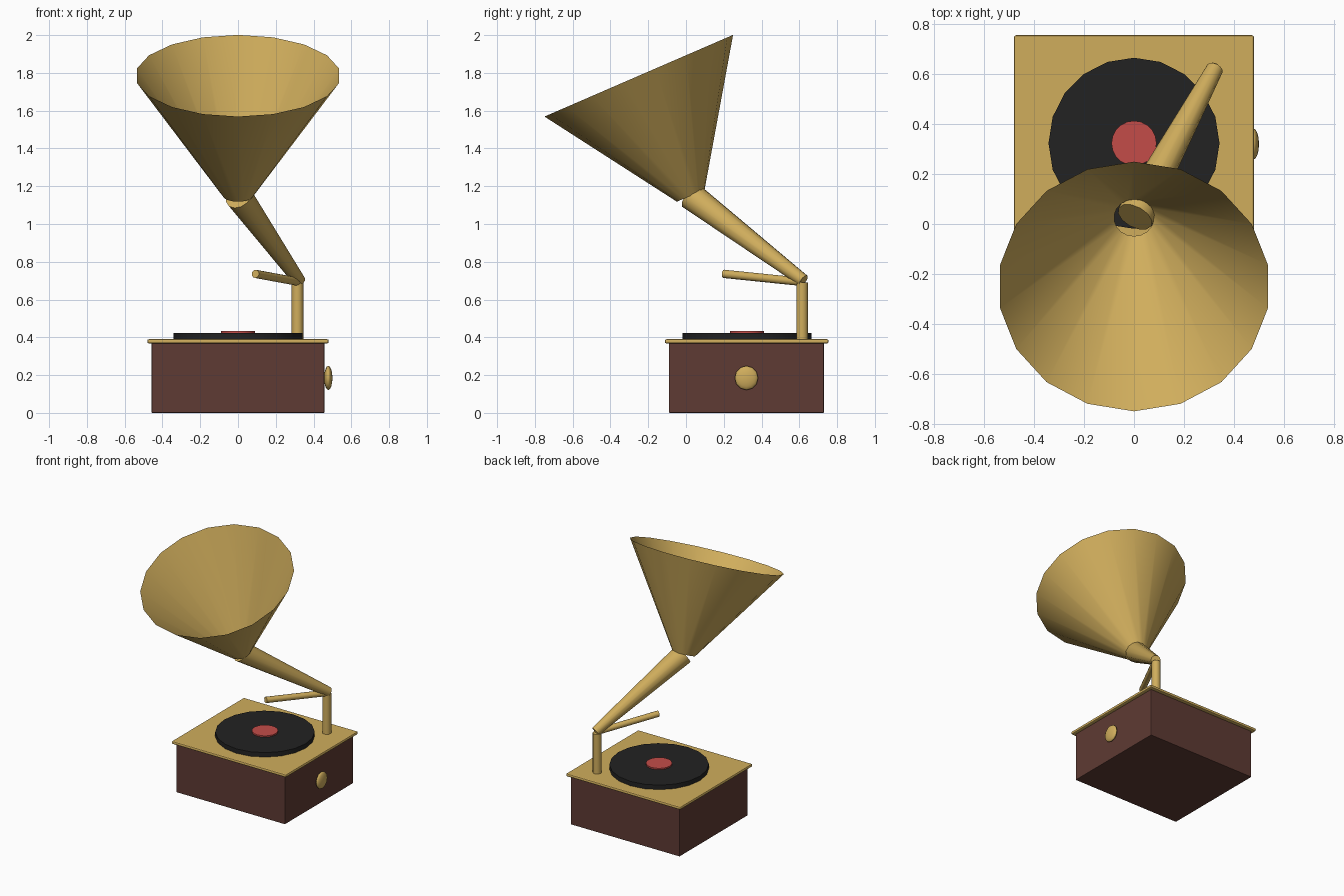
import bpy, math
from mathutils import Vector

if "Cube" in bpy.data.objects:
    bpy.data.objects.remove(bpy.data.objects["Cube"])


def material(name, rgb):
    m = bpy.data.materials.new(name)
    m.diffuse_color = (*rgb, 1)
    m.use_nodes = True
    m.node_tree.nodes["Principled BSDF"].inputs["Base Color"].default_value = m.diffuse_color
    return m


brass = material("brass", (0.63, 0.42, 0.108))
wood = material("dark wood", (0.112, 0.043, 0.033))
black = material("black", (0.016, 0.016, 0.016))
red = material("red", (0.55, 0.073, 0.066))


def finish(name, mat, smooth=None):
    ob = bpy.context.object
    ob.name = name
    ob.data.materials.append(mat)
    if smooth:
        bpy.ops.object.shade_smooth_by_angle(angle=math.radians(smooth))
    return ob


def box(name, mat, lo, hi, bevel):
    lo, hi = Vector(lo), Vector(hi)
    bpy.ops.mesh.primitive_cube_add(size=1, location=(lo + hi) / 2)
    ob = bpy.context.object
    ob.scale = hi - lo
    bpy.ops.object.transform_apply(location=False, rotation=False)
    mod = ob.modifiers.new("edge", 'BEVEL')
    mod.width, mod.segments = bevel, 2
    return finish(name, mat)


def tube(name, mat, a, b, r1, r2, sides, cap='NGON', smooth=40):
    """Round bar or cone from point a to point b."""
    a, b = Vector(a), Vector(b)
    bpy.ops.mesh.primitive_cone_add(vertices=sides, radius1=r1, radius2=r2,
                                    depth=(b - a).length, end_fill_type=cap,
                                    location=(a + b) / 2)
    ob = bpy.context.object
    ob.rotation_mode = 'QUATERNION'
    ob.rotation_quaternion = Vector((0, 0, 1)).rotation_difference(b - a)
    return finish(name, mat, smooth)


# Case and lid
box("case", wood, (-0.457, -0.09, 0), (0.457, 0.73, 0.37), 0.004)
box("lid", brass, (-0.48, -0.112, 0.368), (0.48, 0.755, 0.39), 0.008)

# Record and its label
tube("record", black, (0, 0.323, 0.39), (0, 0.323, 0.424), 0.342, 0.342, 20)
tube("record_label", red, (0, 0.323, 0.42), (0, 0.323, 0.434), 0.09, 0.09, 20)

# Post, needle arm and the widening neck
tube("post", brass, (0.315, 0.615, 0.385), (0.315, 0.615, 0.69), 0.031, 0.031, 12)
tube("needle_arm", brass, (0.325, 0.62, 0.693), (0.092, 0.20, 0.736), 0.022, 0.022, 12)
tube("neck", brass, (0.324, 0.622, 0.70), (0.004, 0.028, 1.147), 0.034, 0.075, 12)

# Open horn
tube("horn", brass, (0, 0.025, 1.15), (0, -0.25, 1.785), 0.08, 0.544, 18, cap='NOTHING')

# Flattened winding knob on the right side
bpy.ops.mesh.primitive_uv_sphere_add(segments=12, ring_count=8, radius=1,
                                     location=(0.478, 0.32, 0.185),
                                     rotation=(0, math.pi / 2, 0))
bpy.context.object.scale = (0.064, 0.062, 0.022)
finish("knob", brass, 40)
